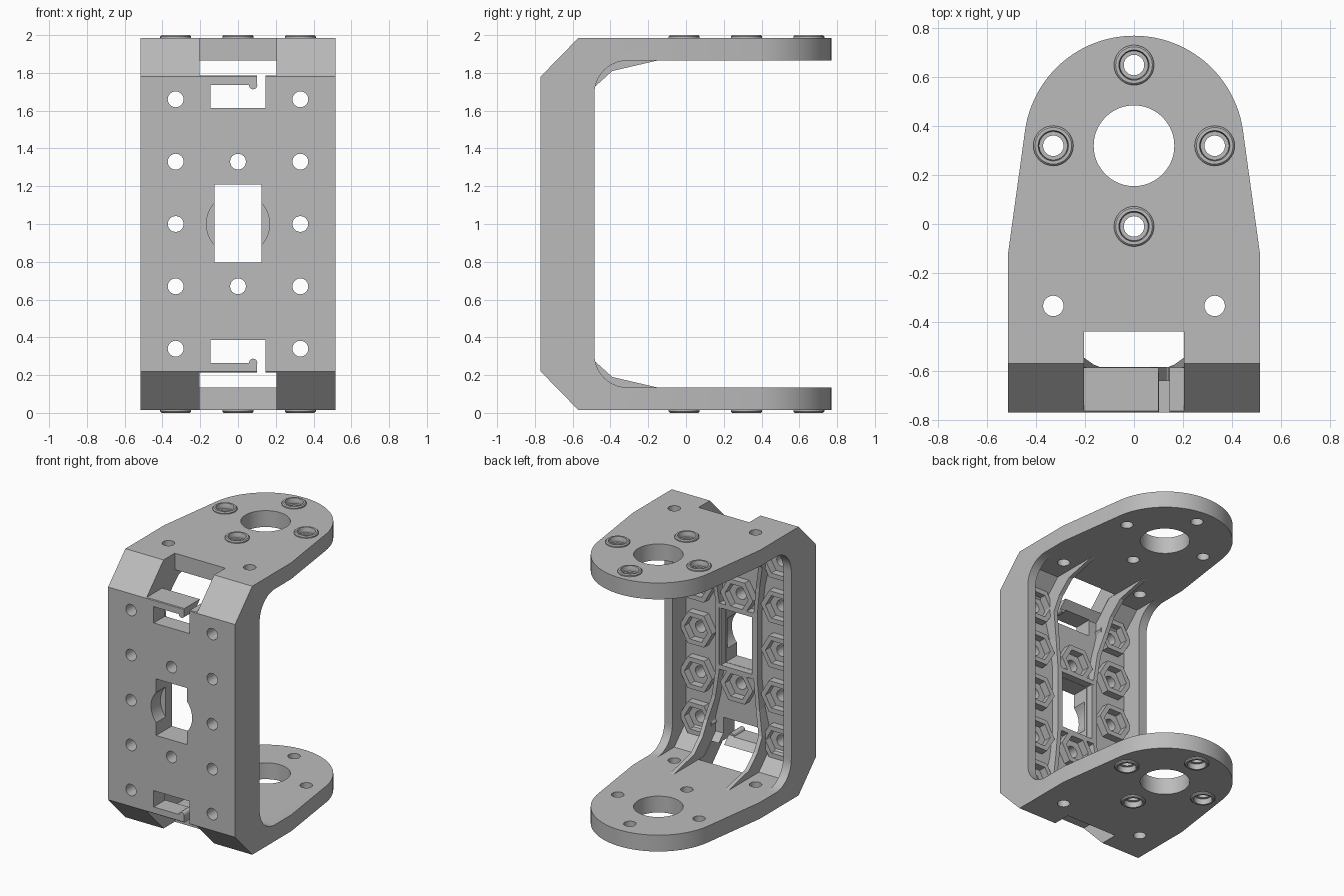
import bpy, bmesh
from math import cos, sin, pi, radians

if "Cube" in bpy.data.objects:
    bpy.data.objects.remove(bpy.data.objects["Cube"])

grey = bpy.data.materials.new("light grey plastic")
grey.use_nodes = True
grey.diffuse_color = (0.5, 0.5, 0.5, 1)
grey.node_tree.nodes["Principled BSDF"].inputs["Base Color"].default_value = (0.5, 0.5, 0.5, 1)

TOP, BOTTOM = 1.985, 0.015      # outer faces of the two plates
HALF, PITCH = 0.515, 0.33       # half width, screw spacing
FRONT, FLOOR, RIB = -0.77, -0.64, -0.585
OPEN = 0.205                    # half width of the corner openings


def arc(cx, cy, r, start=0, end=360, n=32):
    steps = n if end - start == 360 else n + 1
    angles = [radians(start + (end - start) * i / n) for i in range(steps)]
    return [(cx + r * cos(a), cy + r * sin(a)) for a in angles]


def flip(points):
    return [(a, 2 - b) for a, b in points]


def place(axis, a, b, d):
    return {"x": (d, a, b), "y": (a, d, b), "z": (a, b, d)}[axis]


def prism(bm, points, axis, low, high):
    ends = [[bm.verts.new(place(axis, a, b, d)) for a, b in points] for d in (low, high)]
    bm.faces.new(ends[0])
    bm.faces.new(ends[1])
    skin(bm, ends, False)


def skin(bm, loops, closed):
    pairs = list(zip(loops, loops[1:]))
    if closed:
        pairs.append((loops[-1], loops[0]))
    for one, two in pairs:
        for i in range(len(one)):
            j = (i + 1) % len(one)
            bm.faces.new((one[i], one[j], two[j], two[i]))


def box(x, z_low, z_high):
    return [(-x, z_low), (x, z_low), (x, z_high), (-x, z_high)]


def finish(name, bm, cutter=False):
    bmesh.ops.recalc_face_normals(bm, faces=bm.faces[:])
    mesh = bpy.data.meshes.new(name)
    bm.to_mesh(mesh)
    bm.free()
    mesh.materials.append(grey)
    ob = bpy.data.objects.new(name, mesh)
    bpy.context.collection.objects.link(ob)
    ob.hide_render = cutter
    return ob


def smooth(ob):
    bpy.ops.object.select_all(action="DESELECT")
    ob.select_set(True)
    bpy.context.view_layer.objects.active = ob
    bpy.ops.object.shade_smooth_by_angle(angle=radians(25))


def cut(ob, bm, operation="DIFFERENCE"):
    tool = finish("cutter", bm, True)
    mod = ob.modifiers.new("cut", "BOOLEAN")
    mod.operation, mod.solver, mod.object = operation, "EXACT", tool
    bpy.context.view_layer.objects.active = ob
    bpy.ops.object.modifier_apply(modifier=mod.name)
    bpy.data.objects.remove(tool)


# Screw positions
plate_screws = [(PITCH, 0.32), (-PITCH, 0.32), (0, 0.65), (0, -0.01)]
wall_screws = [(s * PITCH, 1 + k * PITCH) for s in (-1, 1) for k in range(-2, 3)]
wall_screws += [(0, 1 - PITCH), (0, 1 + PITCH)]

# Bracket body: chamfered C profile with rounded inner corners
lower = [(0.9, BOTTOM), (-0.57, BOTTOM), (FRONT, 0.22)]
inner = [(0.9, 0.135)] + arc(-0.31, 0.31, 0.175, 270, 180, 10)
bm = bmesh.new()
prism(bm, lower + flip(lower)[::-1] + flip(inner) + inner[::-1], "x", -0.7, 0.7)
body = finish("bracket_body", bm)

# Rounded, tapered plate outline
bm = bmesh.new()
outline = [(HALF, -0.9), (HALF, -0.12)] + arc(0, 0.32, 0.45, 8, 172, 48)
prism(bm, outline + [(-HALF, -0.12), (-HALF, -0.9)], "z", -0.5, 2.5)
cut(body, bm, "INTERSECT")

# Pocket behind the wall, leaving side rims
bm = bmesh.new()
pocket = [(FLOOR, 0.269), (-0.506, 0.135), (-0.2, 0.135)]
prism(bm, pocket + flip(pocket)[::-1], "x", -0.45, 0.45)
cut(body, bm)

# Through holes, centre window and corner openings
bm = bmesh.new()
prism(bm, arc(0, 0.32, 0.165, n=48), "z", -0.5, 2.5)
for x, y in plate_screws + [(PITCH, -0.335), (-PITCH, -0.335)]:
    prism(bm, arc(x, y, 0.042, n=24), "z", -0.5, 2.5)
for x, z in wall_screws:
    prism(bm, arc(x, z, 0.042, n=24), "y", -0.9, -0.55)
prism(bm, box(0.125, 0.795, 1.21), "y", -0.9, -0.4)
for low, high in ((1.785, 2.2), (-0.2, 0.215)):
    prism(bm, box(OPEN, low, high), "y", -0.9, -0.44)
cut(body, bm)

# Clip slots, shallow round recess and counterbores
bm = bmesh.new()
slot = [(-0.145, 1.615), (0.145, 1.615), (0.145, 1.81), (0.1, 1.81)]
slot += arc(0.08, 1.735, 0.022, 0, -180, 8) + [(-0.145, 1.735)]
for points in (slot, flip(slot)):
    prism(bm, points, "y", -0.9, -0.55)
prism(bm, arc(0, 1, 0.167, n=48), "y", -0.9, -0.66)
for x, y in plate_screws:
    for low, high in ((1.96, 2.1), (-0.1, 0.04)):
        prism(bm, arc(x, y, 0.06, n=24), "z", low, high)
cut(body, bm)
smooth(body)

# Raised collars around the plate screws
section = [(0.082, 1.975), (0.082, 1.993), (0.075, 2.0), (0.062, 2.0), (0.058, 1.975)]
for name, ring in (("top_collars", section), ("bottom_collars", flip(section))):
    bm = bmesh.new()
    for x, y in plate_screws:
        loops = [[bm.verts.new((a, b, z)) for a, b in arc(x, y, r)] for r, z in ring]
        skin(bm, loops, True)
    smooth(finish(name, bm))

# Hexagonal nut seats on the inside of the wall
bm = bmesh.new()
for x, z in wall_screws:
    loops = []
    for r, y in ((0.133, FLOOR - 0.02), (0.133, RIB), (0.095, RIB), (0.095, FLOOR - 0.02)):
        loops.append([bm.verts.new((a, y, b)) for a, b in arc(x, z, r, n=6)])
    skin(bm, loops, True)
finish("nut_seats", bm)

# Flared ribs: inner x, (y, z) of the root, (y, z) of the crest
stations = [
    (0.14, (-0.66, 1.25), (RIB, 1.25)),
    (0.165, (-0.66, 1.45), (-0.575, 1.45)),
    (0.207, (-0.66, 1.62), (-0.545, 1.62)),
    (0.207, (-0.65, 1.75), (-0.49, 1.72)),
    (0.207, (-0.55, 1.88), (-0.39, 1.81)),
    (0.207, (-0.15, 1.885), (-0.15, 1.866)),
]
low_end = [(x, (a[0], 2 - a[1]), (b[0], 2 - b[1])) for x, a, b in stations[::-1]]
for name, side in (("left_rib", 1), ("right_rib", -1)):
    bm = bmesh.new()
    loops = []
    for x, root, crest in low_end + stations:
        corners = [(x, root), (x + 0.03, root), (x + 0.03, crest), (x, crest)]
        loops.append([bm.verts.new((side * a, *p)) for a, p in corners])
    skin(bm, loops, False)
    bm.faces.new(loops[0])
    bm.faces.new(loops[-1])
    finish(name, bm)

# Frame around the window
bm = bmesh.new()
for z in (0.76, 1.212):
    prism(bm, box(0.145, z, z + 0.033), "y", -0.66, RIB)
for x in (-0.145, 0.127):
    prism(bm, [(x, 0.78), (x + 0.018, 0.78), (x + 0.018, 1.23), (x, 1.23)], "y", -0.655, RIB - 0.001)
finish("window_frame", bm)
